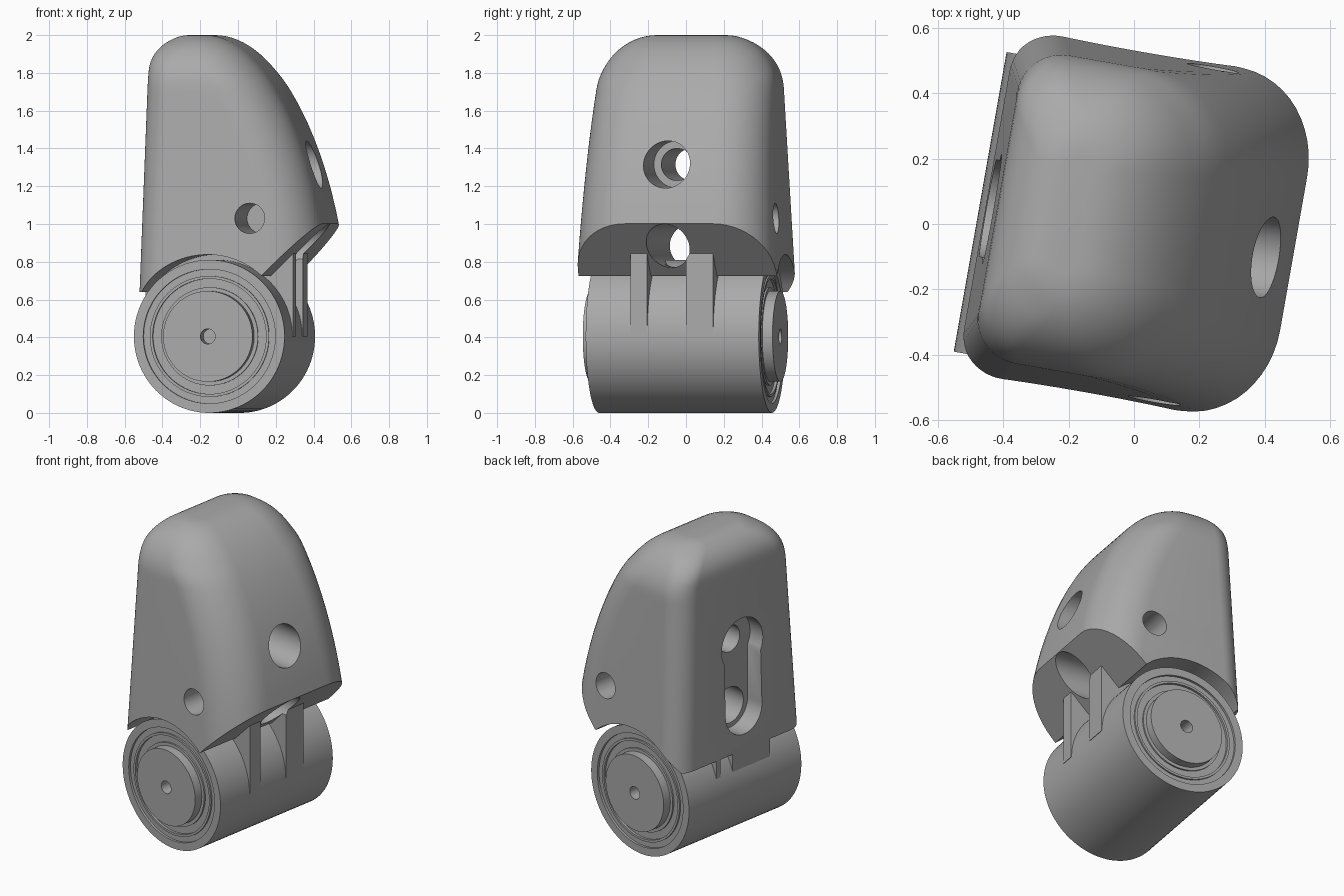
import bpy, bmesh, math

TURN = math.radians(-10)      # whole model is turned about z
AX, AZ, R = -0.07, 0.405, 0.405   # knuckle axis and radius
MID = -0.03                   # centre line of the holes

if "Cube" in bpy.data.objects:
    bpy.data.objects.remove(bpy.data.objects["Cube"])

grey = bpy.data.materials.new("plain grey")
grey.use_nodes = True
grey.diffuse_color = (0.4, 0.4, 0.4, 1)
grey.node_tree.nodes["Principled BSDF"].inputs["Base Color"].default_value = grey.diffuse_color


def finish(name, bm):
    bmesh.ops.recalc_face_normals(bm, faces=bm.faces)
    mesh = bpy.data.meshes.new(name)
    bm.to_mesh(mesh)
    bm.free()
    obj = bpy.data.objects.new(name, mesh)
    bpy.context.collection.objects.link(obj)
    mesh.materials.append(grey)
    return obj


def loft(name, rings):
    bm = bmesh.new()
    loops = [[bm.verts.new(p) for p in ring] for ring in rings]
    for a, b in zip(loops, loops[1:]):
        for i in range(len(a)):
            j = (i + 1) % len(a)
            bm.faces.new((a[i], a[j], b[j], b[i]))
    bm.faces.new(loops[0])
    bm.faces.new(loops[-1])
    return finish(name, bm)


def prism(name, pts, y0, y1):
    return loft(name, [[(x, y, z) for x, z in pts] for y in (y0, y1)])


def circle(cx, cy, r, n=64):
    return [(cx + r * math.cos(math.tau * i / n), cy + r * math.sin(math.tau * i / n))
            for i in range(n)]


def bore(name, z, r, x0, x1):
    return loft(name, [[(x, y, h) for y, h in circle(MID, z, r)] for x in (x0, x1)])


def box(name, x0, x1, y0, y1, z0, z1):
    return prism(name, [(x0, z0), (x1, z0), (x1, z1), (x0, z1)], y0, y1)


def combine(target, tool, operation='DIFFERENCE'):
    tool.hide_render = True
    mod = target.modifiers.new("combine", 'BOOLEAN')
    mod.operation, mod.object, mod.solver = operation, tool, 'EXACT'
    bpy.context.view_layer.objects.active = target
    bpy.ops.object.modifier_apply(modifier=mod.name)
    bpy.data.objects.remove(tool)


def fillet(z, r):
    """Inward offset of a rounded top edge."""
    d = max(0, z - (2 - r))
    return r - math.sqrt(max(0, r * r - d * d))


def outline(z):
    """Rounded rectangle of the shell at one height."""
    half = 0.535 - 0.055 * (z - 0.7) - fillet(z, 0.28)
    x0 = -0.456 + 0.03 * (z - 0.64) + fillet(z, 0.18)
    t = max(0, (z - 0.7) / 1.3)
    x1 = -0.15 + 0.68 * math.sqrt(max(0, 1 - t ** 1.6))
    limit = min(0.48 * (x1 - x0), 0.9 * half)
    front, back = min(0.28, limit), min(0.14, limit)
    ring = []
    corners = ((x1, 1, front, 0), (x0, 1, back, 90), (x0, -1, back, 180), (x1, -1, front, 270))
    for x, side, r, start in corners:
        cx = x - r if x == x1 else x + r
        cy = side * (half - r)
        for k in range(13):
            a = math.radians(start + 7.5 * k)
            ring.append((cx + r * math.cos(a), cy + r * math.sin(a) - 0.005, z))
    return ring


# Domed fingertip shell
levels = [0.64 + 0.09 * i for i in range(12)]
levels += [1.7 + 0.3 * math.sin(math.radians(6 * i)) for i in range(16)]
shell = loft("fingertip_shell", [outline(z) for z in levels])

# Slanted underside and arch that clears the knuckle
combine(shell, prism("slant", [(0.1, 0.605), (0.8, 1.305), (0.8, 0.3), (0.1, 0.3)], -1, 1))
combine(shell, prism("arch", circle(AX, AZ, 0.433, 96), -1, 1))

# Central link with front ribs, a cable gap and a slit at the back
link = prism("link", [(-0.456, 0.405), (0.338, 0.405), (0.338, 0.95), (-0.43, 0.95),
                      (-0.456, 0.64)], -0.24, 0.205)
combine(link, box("gap", 0.12, 0.5, -0.15, 0.06, 0.3, 0.88))
combine(link, box("slit", -0.6, -0.25, 0.07, 0.17, 0.3, 1.2))
combine(shell, link, 'UNION')

# Keyhole pocket in the flat back
combine(shell, bore("keyhole_head", 1.31, 0.17, -0.6, -0.33))
combine(shell, bore("keyhole_foot", 0.89, 0.15, -0.6, -0.33))
combine(shell, box("keyhole_slot", -0.6, -0.33, MID - 0.15, MID + 0.15, 0.89, 1.31))

# Cable bores from the curved front to the pocket
combine(shell, bore("upper_bore", 1.315, 0.085, -0.6, 0.7))
combine(shell, bore("upper_counterbore", 1.315, 0.125, 0.1, 0.7))
combine(shell, bore("lower_bore", 0.885, 0.115, -0.6, 0.7))

# Blind pin holes in both sides
for side in (-1, 1):
    combine(shell, prism("pin_hole", circle(0.155, 1.03, 0.08, 48), side * 0.15, side * 0.8))

# Knuckle drum turned from half a profile, mirrored end to end
half_profile = [(0.04, 0.42), (0.04, 0.51), (0.24, 0.51), (0.24, 0.455), (0.26, 0.455),
                (0.26, 0.445), (0.305, 0.445), (0.305, 0.46), (0.32, 0.46), (0.32, 0.45),
                (0.355, 0.45), (0.355, 0.465), (R, 0.465)]
profile = half_profile + [(r, -y) for r, y in reversed(half_profile)]
drum = loft("knuckle_drum", [[(x, y - 0.015, z) for x, z in circle(AX, AZ, r, 96)]
                             for r, y in profile])

for obj in (shell, drum):
    obj.rotation_euler.z = TURN
    bpy.ops.object.select_all(action='DESELECT')
    obj.select_set(True)
    bpy.context.view_layer.objects.active = obj
    bpy.ops.object.shade_smooth_by_angle(angle=math.radians(30))
